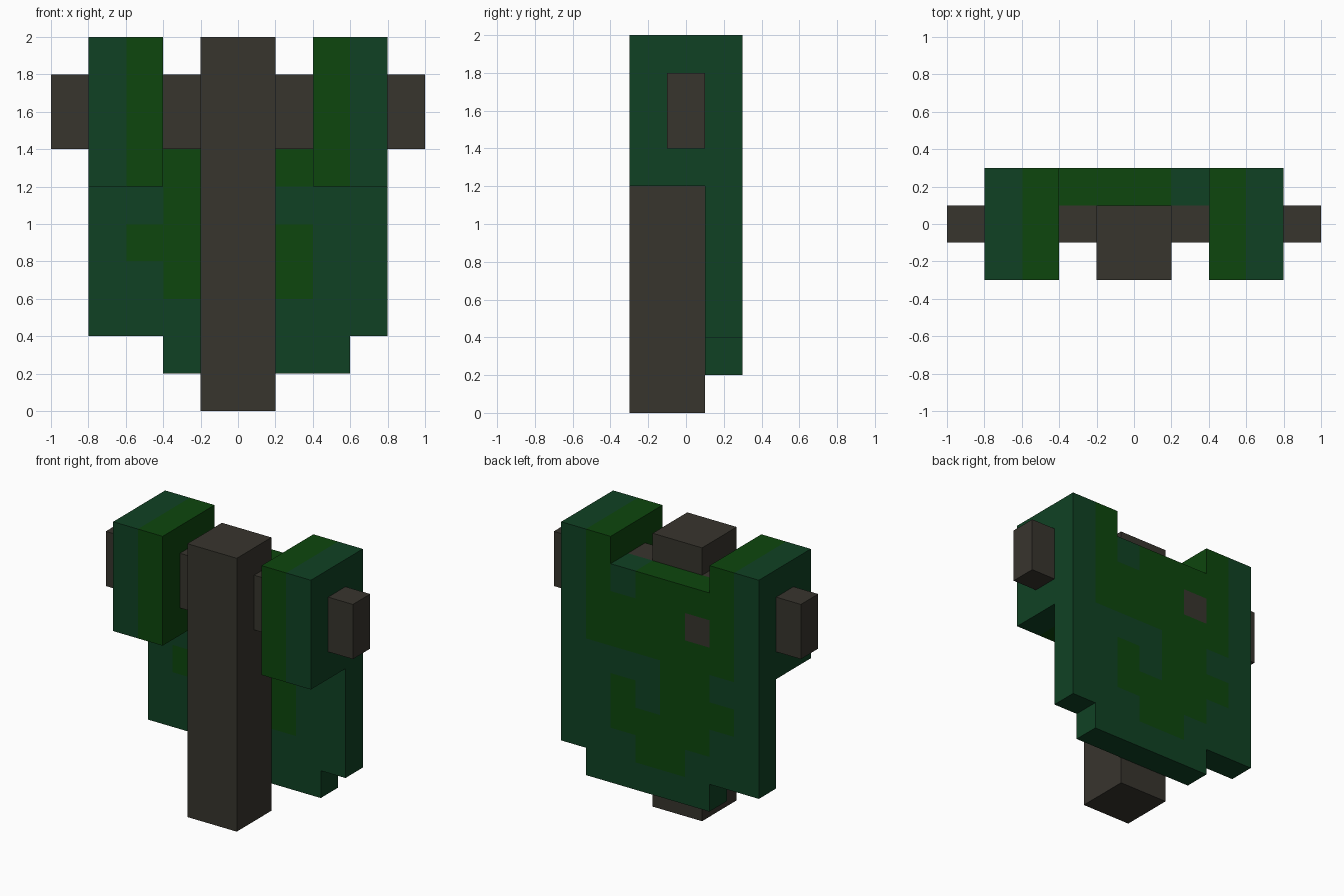
import bpy
import bmesh
from mathutils import Matrix, Vector

cube = bpy.data.objects.get("Cube")
if cube:
    bpy.data.objects.remove(cube, do_unlink=True)


def material(name, rgb):
    m = bpy.data.materials.new(name)
    m.diffuse_color = (*rgb, 1)
    m.use_nodes = True
    bsdf = m.node_tree.nodes["Principled BSDF"]
    bsdf.inputs["Base Color"].default_value = (*rgb, 1)
    bsdf.inputs["Roughness"].default_value = 0.9
    return m


DARK = material("dark green", (0.0052, 0.0535, 0.0176))
LEAF = material("leaf green", (0.0040, 0.0610, 0.0040))
WOOD = material("grey brown", (0.0390, 0.0350, 0.0270))
CELL = 0.2


def finish(name, bm, mats):
    mesh = bpy.data.meshes.new(name)
    bm.to_mesh(mesh)
    bm.free()
    for m in mats:
        mesh.materials.append(m)
    obj = bpy.data.objects.new(name, mesh)
    bpy.context.collection.objects.link(obj)
    return obj


def box_mesh(lo, hi):
    lo, hi = Vector(lo), Vector(hi)
    bm = bmesh.new()
    bmesh.ops.create_cube(bm, size=1, matrix=Matrix.Translation((lo + hi) / 2)
                          @ Matrix.Diagonal((*(hi - lo), 1)))
    return bm


# Wooden post and crossbar
finish("post", box_mesh((-0.2, -0.3, 0), (0.2, 0.1, 2)), [WOOD])
finish("crossbar", box_mesh((-1, -0.1, 1.4), (1, 0.1, 1.8)), [WOOD])

# Shoulder pads: inner half leaf green, outer half dark green, mirrored
bm = box_mesh((0.4, -0.3, 1.2), (0.8, 0.1, 2))
bmesh.ops.bisect_plane(bm, geom=bm.verts[:] + bm.edges[:] + bm.faces[:],
                       plane_co=(0.6, 0, 0), plane_no=(1, 0, 0))
for f in bm.faces:
    f.material_index = int(f.calc_center_median().x < 0.59)
pads = finish("shoulder_pads", bm, [DARK, LEAF])
pads.modifiers.new("mirror", 'MIRROR').use_axis[0] = True

# Patchwork cape, top row first, from -x to +x
# D dark green, L leaf green, W grey brown, . empty
CAPE = ("DL....LD",
        "DLLLLDLD",
        "DLWLLLLD",
        "DLLLLLLD",
        "DDLLDDDD",
        "DLLLDLDD",
        "DDLLLLDD",
        "DDDLLDDD",
        "..DDDDD.")
bm = bmesh.new()
for r, row in enumerate(CAPE):
    for c, key in enumerate(row):
        if key == ".":
            continue
        x, z = -0.8 + c * CELL, 2 - r * CELL
        corners = ((x, z), (x + CELL, z), (x + CELL, z - CELL), (x, z - CELL))
        face = bm.faces.new([bm.verts.new((px, 0.2, pz)) for px, pz in corners])
        face.material_index = "DLW".index(key)
bmesh.ops.remove_doubles(bm, verts=bm.verts[:], dist=0.001)
cape = finish("cape", bm, [DARK, LEAF, WOOD])
solid = cape.modifiers.new("thickness", 'SOLIDIFY')
solid.thickness = CELL
solid.offset = 0
